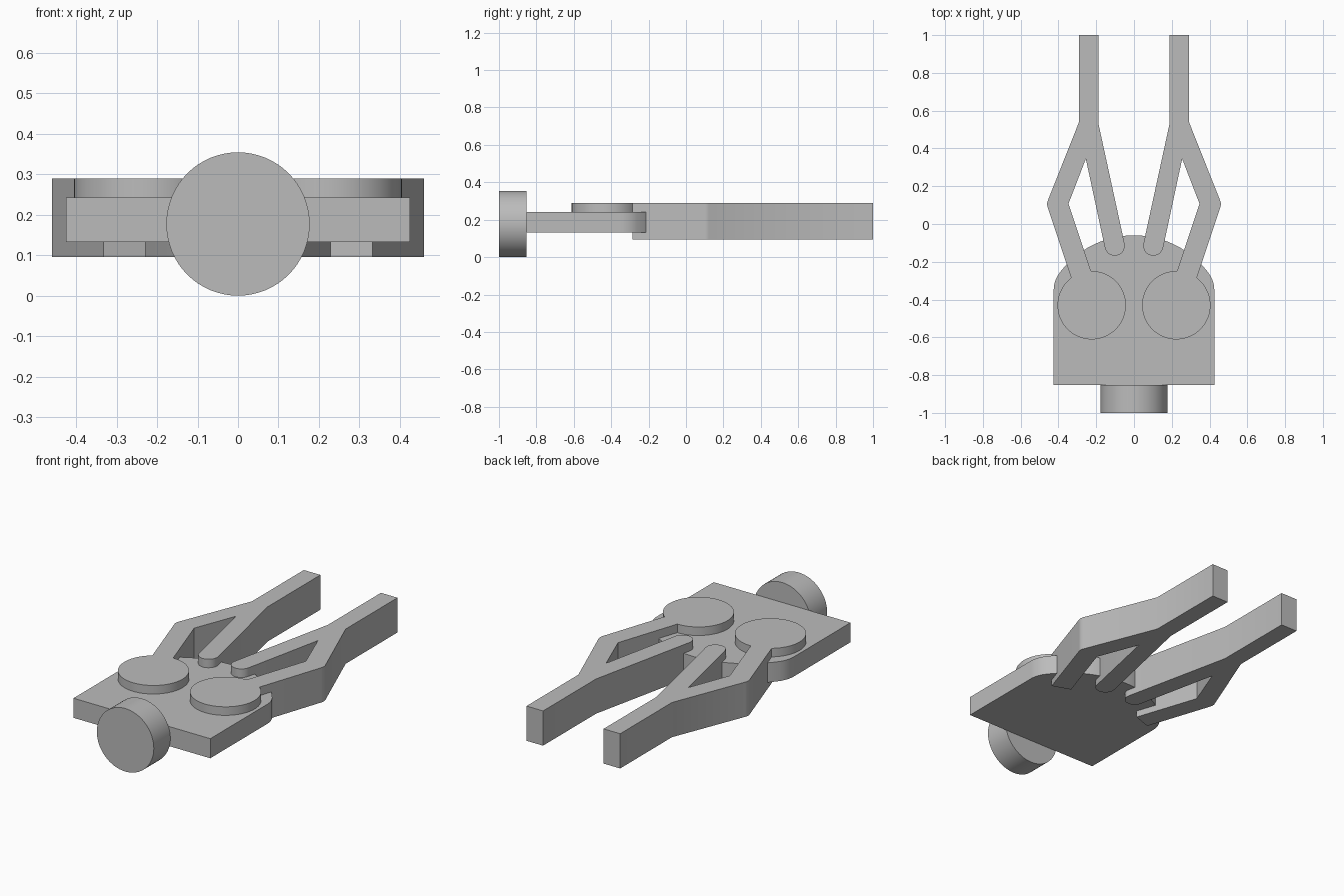
import bpy, bmesh, math
from mathutils import Matrix

cube = bpy.data.objects.get("Cube")
if cube:
    bpy.data.objects.remove(cube, do_unlink=True)

grey = bpy.data.materials.new("plain grey")
grey.use_nodes = True
GREY = (0.5, 0.5, 0.5, 1)
grey.diffuse_color = GREY
grey.node_tree.nodes["Principled BSDF"].inputs["Base Color"].default_value = GREY


def finish(name, bm):
    bmesh.ops.recalc_face_normals(bm, faces=bm.faces)
    mesh = bpy.data.meshes.new(name)
    bm.to_mesh(mesh)
    bm.free()
    mesh.materials.append(grey)
    obj = bpy.data.objects.new(name, mesh)
    bpy.context.collection.objects.link(obj)
    bpy.ops.object.select_all(action='DESELECT')
    obj.select_set(True)
    bpy.context.view_layer.objects.active = obj
    bpy.ops.object.shade_smooth_by_angle(angle=math.radians(25))
    return obj


def slab(name, outline, z0, z1):
    bm = bmesh.new()
    face = bm.faces.new([bm.verts.new((x, y, z0)) for x, y in outline])
    top = bmesh.ops.extrude_face_region(bm, geom=[face])["geom"]
    verts = [v for v in top if isinstance(v, bmesh.types.BMVert)]
    bmesh.ops.translate(bm, verts=verts, vec=(0, 0, z1 - z0))
    return finish(name, bm)


def cylinder(name, radius, depth, matrix):
    bm = bmesh.new()
    bmesh.ops.create_cone(bm, cap_ends=True, segments=64, radius1=radius,
                          radius2=radius, depth=depth, matrix=matrix)
    return finish(name, bm)


def arc(cx, cy, r, a0, a1, n):
    angles = [math.radians(a0 + (a1 - a0) * i / n) for i in range(n + 1)]
    return [(cx + r * math.cos(a), cy + r * math.sin(a)) for a in angles]


# Palm plate: straight front, rounded corners blending into a broad rear arc
R, r, cy, half, front = 0.49, 0.15, -0.55, 0.425, -0.853
fx = half - r
fy = cy + math.sqrt((R - r) ** 2 - fx ** 2)
blend = math.degrees(math.atan2(fy - cy, fx))
side = [(half, front)] + arc(fx, fy, r, 0, blend, 10)
side += arc(0, cy, R, blend, 90, 16)[1:]
outline = side + [(-x, y) for x, y in reversed(side[:-1])]
slab("palm_plate", outline, 0.132, 0.242)

# Wrist mount
cylinder("wrist_mount", 0.177, 0.147,
         Matrix.Translation((0, -0.9265, 0.177)) @ Matrix.Rotation(math.pi / 2, 4, 'X'))

# Finger outline: straight tip, outer elbow strut and round-ended inner strut
finger = [(0.188, 1), (0.291, 1), (0.291, 0.54)]
finger += arc(0.41, 0.105, 0.05, 22, -19, 6)
finger += [(0.332, -0.287), (0.228, -0.25), (0.347, 0.107), (0.255, 0.345)]
finger += arc(0.102, -0.115, 0.053, -12, -192, 16)
finger += [(0.188, 0.53)]

for s, label in ((1, "left"), (-1, "right")):
    slab(label + "_finger", [(s * x, y) for x, y in finger], 0.095, 0.29)
    cylinder(label + "_drive_disc", 0.181, 0.06,
             Matrix.Translation((s * 0.224, -0.43, 0.26)))
